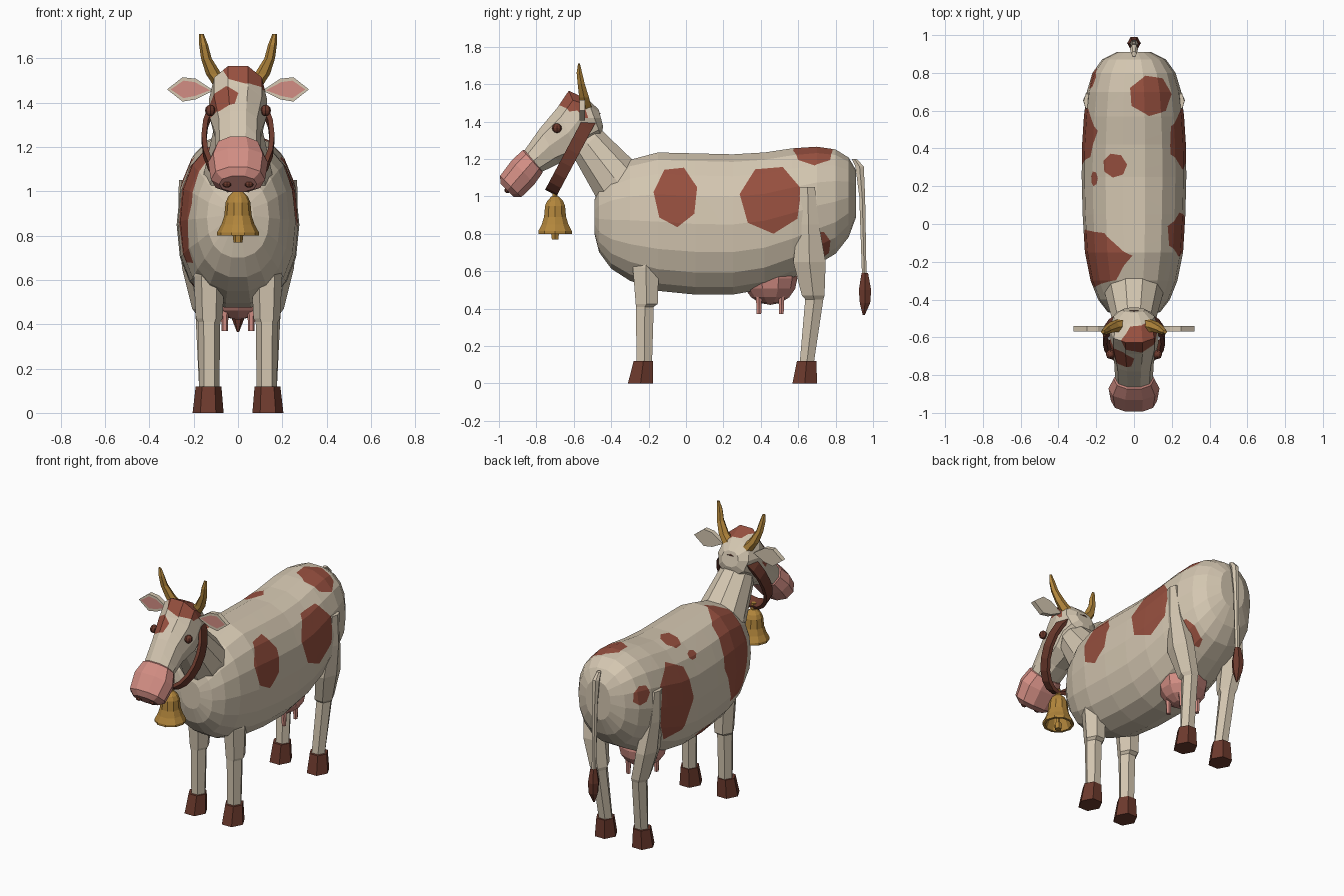
import bpy, bmesh
from math import cos, sin, pi, radians, copysign
from mathutils import Vector, Matrix

if "Cube" in bpy.data.objects:
    bpy.data.objects.remove(bpy.data.objects["Cube"])


def material(name, rgb):
    m = bpy.data.materials.new(name)
    m.use_nodes = True
    m.diffuse_color = (*rgb, 1)
    bsdf = next(n for n in m.node_tree.nodes if n.type == 'BSDF_PRINCIPLED')
    bsdf.inputs["Base Color"].default_value = (*rgb, 1)
    bsdf.inputs["Roughness"].default_value = 0.8
    return m


CREAM = material("cream hide", (0.66, 0.57, 0.44))
PATCH = material("red brown patch", (0.31, 0.08, 0.05))
PINK = material("pink skin", (0.65, 0.27, 0.23))
DARK = material("dark brown", (0.15, 0.042, 0.026))
GOLD = material("gold", (0.45, 0.24, 0.045))


def finish(bm, name, mats, mirror=False):
    bmesh.ops.recalc_face_normals(bm, faces=bm.faces)
    mesh = bpy.data.meshes.new(name)
    bm.to_mesh(mesh)
    bm.free()
    for m in mats:
        mesh.materials.append(m)
    ob = bpy.data.objects.new(name, mesh)
    bpy.context.collection.objects.link(ob)
    if mirror:
        ob.modifiers.new("mirror", 'MIRROR')
    return ob


def loft(stations, sides, second_from=99, power=1.0):
    """Skin rings (x, y, z, half width, half height, tilt about x in degrees)."""
    bm = bmesh.new()
    rings = []
    for x, y, z, a, b, tilt in stations:
        v = Vector((0, cos(radians(tilt)), sin(radians(tilt)))) * b
        ring = []
        for k in range(sides):
            t = 2 * pi * k / sides
            c, s = (copysign(abs(f) ** power, f) for f in (cos(t), sin(t)))
            ring.append(bm.verts.new(Vector((x + a * c, y, z)) + v * s))
        rings.append(ring)
    for i in range(len(rings) - 1):
        for k in range(sides):
            n = (k + 1) % sides
            f = bm.faces.new((rings[i][k], rings[i][n], rings[i + 1][n], rings[i + 1][k]))
            f.material_index = int(i >= second_from)
    bm.faces.new(rings[0])
    bm.faces.new(rings[-1]).material_index = int(second_from < 99)
    return bm


def upright(rows):
    return [(*r, 0) for r in rows]


def paint_patch(bm, centre, d, ru, rv, index, sides=7, turn=0.3):
    """Cut a polygon into the skin along direction d and recolour the inside."""
    bmesh.ops.recalc_face_normals(bm, faces=bm.faces)
    bm.normal_update()
    centre, d = Vector(centre), Vector(d).normalized()
    u = Vector((0, 1, 0)) if abs(d.y) < 0.4 else Vector((1, 0, 0))
    v = d.cross(u).normalized()
    pts = [centre + u * ru * cos(turn + 2 * pi * k / sides) + v * rv * sin(turn + 2 * pi * k / sides)
           for k in range(sides)]
    faces = []
    for f in bm.faces:
        off = f.calc_center_median() - centre
        if f.normal.dot(d) > 0.1 and abs(off.dot(u)) < ru + 0.13 and abs(off.dot(v)) < rv + 0.13:
            faces.append(f)
    for k in range(sides):
        p = pts[k]
        out = (pts[(k + 1) % sides] - p).cross(d).normalized()
        if out.dot(p - centre) < 0:
            out.negate()
        geom = set(faces)
        for f in faces:
            geom.update(f.edges)
            geom.update(f.verts)
        res = bmesh.ops.bisect_plane(bm, geom=list(geom), dist=1e-5, plane_co=p, plane_no=out)
        faces = [f for f in res["geom"] if isinstance(f, bmesh.types.BMFace)
                 and (f.calc_center_median() - p).dot(out) < 0]
    for f in faces:
        f.material_index = index


# Barrel body: y, bottom, top, half width
barrel = [(-.49, .80, .98, .07), (-.465, .70, 1.06, .14), (-.40, .61, 1.14, .19),
          (-.30, .545, 1.2, .23), (-.15, .49, 1.24, .26), (.05, .47, 1.235, .272),
          (.25, .47, 1.23, .277), (.42, .50, 1.24, .275), (.57, .56, 1.262, .265),
          (.70, .63, 1.27, .25), (.80, .69, 1.255, .22), (.87, .78, 1.21, .17),
          (.91, .89, 1.14, .09)]
body = loft([(0, y, (lo + hi) / 2, a, (hi - lo) / 2, 90) for y, lo, hi, a in barrel], 18, power=.88)
for centre, d, ru, rv in [
        ((.3, -.055, 1.0), (1, 0, 0), .12, .165),
        ((.3, .455, .985), (1, 0, 0), .17, .185),
        ((.10, .68, 1.25), (.4, 0, .9), .11, .125),
        ((.2, .715, .74), (1, 0, 0), .06, .075),
        ((-.2, -.18, 1.0), (-.8, 0, .6), .16, .30),
        ((-.28, .48, .92), (-1, 0, .15), .17, .25),
        ((-.1, .31, 1.2), (-.3, 0, 1), .065, .07),
        ((-.2, .24, 1.1), (-.6, 0, .8), .04, .03),
        ((-.21, .77, 1.05), (-.9, 0, .4), .06, .06),
        ((-.15, .08, .6), (-.6, 0, -.8), .08, .05)]:
    paint_patch(body, centre, d, ru, rv, 1)
finish(body, "body", [CREAM, PATCH])

# Neck
finish(loft([(0, -.25, .95, .18, .20, 40), (0, -.385, 1.10, .15, .145, 42),
             (0, -.525, 1.28, .11, .11, 46), (0, -.57, 1.35, .08, .08, 46)], 10), "neck", [CREAM])

# Head with pink muzzle
head = loft([(0, -.455, 1.42, .06, .05, 105), (0, -.49, 1.42, .11, .11, 110),
             (0, -.565, 1.42, .13, .165, 113), (0, -.63, 1.34, .13, .152, 114),
             (0, -.73, 1.27, .105, .112, 118), (0, -.815, 1.19, .10, .078, 130),
             (0, -.82, 1.187, .108, .084, 132), (0, -.87, 1.13, .135, .092, 134),
             (0, -.937, 1.053, .122, .084, 135), (0, -.957, 1.033, .085, .052, 135)],
            10, second_from=5, power=.9)
paint_patch(head, (.03, -.62, 1.53), (0, -.5, .85), .10, .075, 2)
paint_patch(head, (-.07, -.70, 1.41), (0, -.8, .6), .075, .065, 2, sides=6)
finish(head, "head", [CREAM, PINK, PATCH])


def ball(name, loc, size, mat, mirror=True, u=8, v=6):
    bm = bmesh.new()
    bmesh.ops.create_uvsphere(bm, u_segments=u, v_segments=v, radius=1,
                              matrix=Matrix.Translation(loc) @ Matrix.Diagonal((*size, 1)))
    finish(bm, name, [mat], mirror)


ball("eyes", (.125, -.69, 1.365), (.024, .026, .026), DARK)
ball("nostrils", (.05, -.955, 1.033), (.02, .016, .016), DARK)

# Horns
finish(loft(upright([(.05, -.535, 1.46, .05, .04), (.11, -.545, 1.53, .035, .03),
                     (.143, -.56, 1.60, .024, .022), (.155, -.57, 1.66, .02, .017),
                     (.165, -.572, 1.71, .01, .006)]), 6), "horns", [GOLD], True)

# Ears: leaf slabs with a pink inset on the front
ear = bmesh.new()
leaf = [(.11, 1.455), (.19, 1.508), (.25, 1.515), (.32, 1.46), (.25, 1.405), (.19, 1.415)]
front = ear.faces.new([ear.verts.new((x, -.57, z)) for x, z in leaf])
back = bmesh.ops.extrude_face_region(ear, geom=[front], use_keep_orig=True)["geom"]
bmesh.ops.translate(ear, vec=(0, .03, 0), verts=[g for g in back if isinstance(g, bmesh.types.BMVert)])
bmesh.ops.recalc_face_normals(ear, faces=ear.faces)
front = min(ear.faces, key=lambda f: f.calc_center_median().y)
bmesh.ops.inset_region(ear, faces=[front], thickness=.016)
front.material_index = 1
finish(ear, "ears", [CREAM, PINK], True)

# Collar strap: tilted elliptical band
band = bmesh.new()
bmesh.ops.create_cone(band, cap_ends=False, segments=20, radius1=1, radius2=1, depth=1,
                      matrix=Matrix.Translation((0, -.605, 1.24)) @ Matrix.Rotation(radians(62), 4, 'X')
                      @ Matrix.Diagonal((.165, .25, .07, 1)))
collar = finish(band, "collar", [DARK])
collar.modifiers.new("thickness", 'SOLIDIFY').thickness = .022

# Bell: hollow shell, hanger and clapper
shell = [(.02, 1.0), (.045, .975), (.056, .95), (.062, .89), (.075, .85), (.094, .815),
         (.094, .80), (.078, .80), (.05, .88), (.04, .94)]
finish(loft([(0, -.70, z, r, r, 0) for r, z in shell], 10), "bell", [GOLD])
finish(loft([(0, -.70, z, r, r, 0) for r, z in [(.012, .95), (.012, .82), (.024, .80), (.02, .77)]], 6),
       "bell_clapper", [GOLD])
finish(loft([(0, -.70, z, .016, .016, 0) for z in (.98, 1.04)], 6), "bell_hanger", [GOLD])

# Legs with hooves
finish(loft(upright([(.13, -.215, .72, .06, .07), (.13, -.215, .62, .07, .08),
                     (.13, -.21, .425, .06, .068), (.13, -.22, .41, .05, .055),
                     (.13, -.223, .12, .046, .048), (.133, -.228, .12, .058, .06),
                     (.135, -.243, 0, .07, .078)]), 6, second_from=4), "front_legs", [CREAM, DARK], True)
finish(loft(upright([(.245, .65, 1.05, .022, .045), (.215, .655, .85, .055, .065),
                     (.19, .66, .65, .062, .10), (.15, .68, .47, .057, .07),
                     (.145, .686, .45, .047, .056), (.13, .647, .12, .046, .044),
                     (.133, .645, .12, .058, .06), (.135, .635, 0, .07, .076)]), 6, second_from=5),
       "hind_legs", [CREAM, DARK], True)

# Udder and teats
ball("udder", (0, .45, .56), (.15, .145, .14), PINK, False, 10, 8)
for name, y in (("front_teats", .39), ("back_teats", .51)):
    finish(loft(upright([(.06, y, .48, .022, .02), (.06, y, .42, .016, .016),
                         (.06, y, .37, .014, .014)]), 6), name, [PINK], True)

# Tail with tuft
finish(loft(upright([(0, .90, 1.2, .014, .015), (0, .928, 1.16, .022, .026), (0, .942, 1.0, .018, .018),
                     (0, .953, .58, .015, .014), (0, .956, .59, .022, .02), (0, .957, .50, .036, .038),
                     (0, .957, .43, .03, .032), (0, .95, .365, .005, .006)]), 6, second_from=4),
       "tail", [CREAM, DARK])
